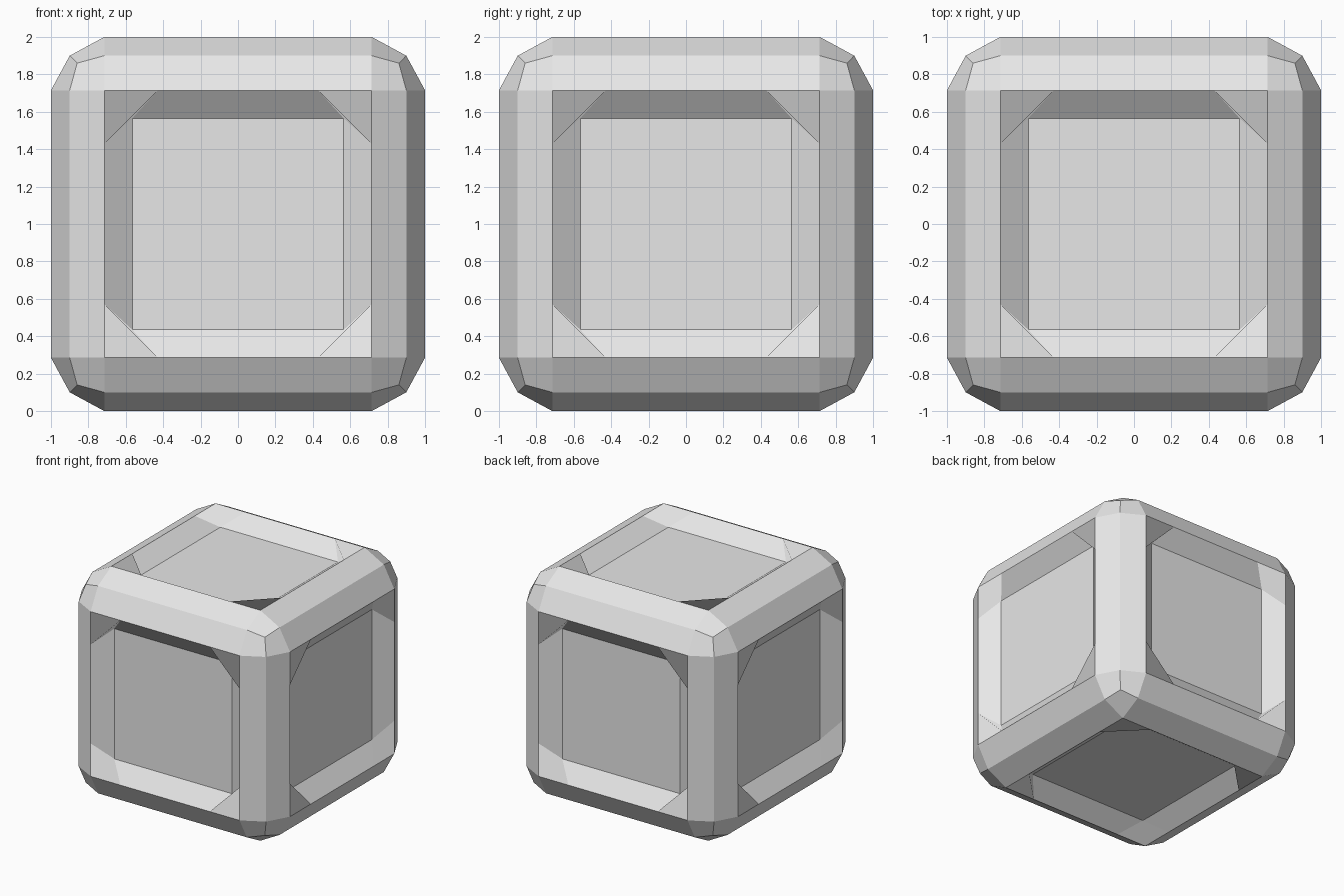
import bpy, bmesh
from mathutils import Vector

old = bpy.data.objects.get("Cube")
if old:
    bpy.data.objects.remove(old, do_unlink=True)

BEVEL = 0.285      # width of the rounded frame edges
MARGIN = 0.15      # width of the sloped recess border
DEPTH = 0.11       # how far the panels sit back
BRACE = 0.2        # share of each opening edge taken by a corner brace

grey = bpy.data.materials.new("light_grey")
grey.use_nodes = True
colour = (0.8, 0.8, 0.8, 1)
grey.diffuse_color = colour
grey.node_tree.nodes["Principled BSDF"].inputs["Base Color"].default_value = colour

# Rounded block: cube with two-step bevelled edges
bm = bmesh.new()
bmesh.ops.create_cube(bm, size=2)
bmesh.ops.bevel(bm, geom=bm.edges[:], offset=BEVEL, segments=2,
                profile=0.421, affect='EDGES')
for v in bm.verts:
    if min(abs(c) for c in v.co) > 0.8:
        v.co = Vector([0.86 if c > 0 else -0.86 for c in v.co])


def split_edge(edge):
    """Add a point near each end of an opening edge."""
    start, end = edge.verts
    _, near = bmesh.utils.edge_split(edge, start, BRACE)
    rest = next(e for e in near.link_edges if end in e.verts)
    bmesh.utils.edge_split(rest, near, 1 - BRACE / (1 - BRACE))


def recess(face):
    """Replace a flat side by a sunken panel with sloped border and corner braces."""
    corners = set(face.verts)
    normal, centre = face.normal.copy(), face.calc_center_median()
    for edge in list(face.edges):
        split_edge(edge)
    ring = list(face.verts)
    first = next(i for i, v in enumerate(ring) if v in corners)
    ring = ring[first:] + ring[:first]
    bmesh.ops.delete(bm, geom=[face], context='FACES_ONLY')
    shrink = 1 - MARGIN / (1 - BEVEL)
    inner = [bm.verts.new(centre + (v.co - centre) * shrink - normal * DEPTH)
             for v in ring[::3]]
    for i in range(4):
        j = (i + 1) % 4
        bm.faces.new((ring[3 * i - 1], ring[3 * i], ring[3 * i + 1], inner[i]))
        bm.faces.new((ring[3 * i + 1], ring[3 * i + 2], inner[j], inner[i]))
    bm.faces.new(inner)


# Sunken panels on all six sides
bm.normal_update()
for side in sorted(bm.faces, key=lambda f: f.calc_area())[-6:]:
    recess(side)

bm.normal_update()
bmesh.ops.translate(bm, verts=bm.verts[:], vec=(0, 0, 1))
mesh = bpy.data.meshes.new("panelled_crate")
bm.to_mesh(mesh)
bm.free()
mesh.materials.append(grey)
crate = bpy.data.objects.new("panelled_crate", mesh)
bpy.context.collection.objects.link(crate)
